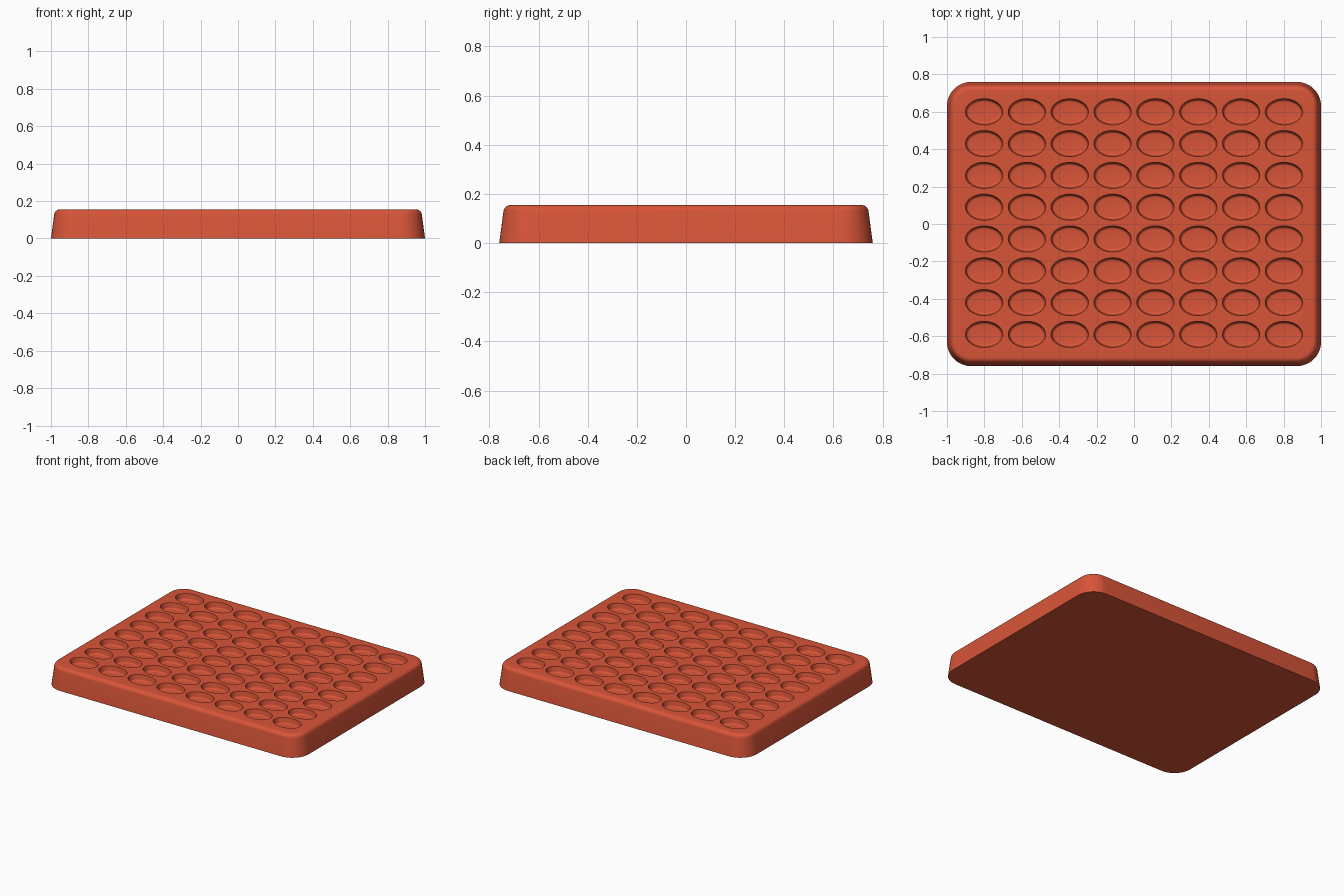
import bpy
import bmesh
from math import cos, sin, pi, radians

if "Cube" in bpy.data.objects:
    bpy.data.objects.remove(bpy.data.objects["Cube"], do_unlink=True)

HALF_X, HALF_Y, HEIGHT, CORNER = 1.0, 0.76, 0.155, 0.13
ROWS = COLUMNS = 8
PITCH_X, PITCH_Y = 0.229, 0.17
WELL_X, WELL_Y, DEPTH = 0.1, 0.07, 0.04

terracotta = bpy.data.materials.new("terracotta red")
terracotta.use_nodes = True
colour = (0.69, 0.09, 0.04, 1)
terracotta.diffuse_color = colour
terracotta.node_tree.nodes["Principled BSDF"].inputs["Base Color"].default_value = colour


def rounded_rectangle(inset, z, steps=12):
    """Outline of the tray, shrunk by inset."""
    radius = CORNER - inset
    points = []
    for corner, (sx, sy) in enumerate([(1, 1), (-1, 1), (-1, -1), (1, -1)]):
        for i in range(steps + 1):
            a = (corner + i / steps) * pi / 2
            points.append((sx * (HALF_X - CORNER) + radius * cos(a),
                           sy * (HALF_Y - CORNER) + radius * sin(a), z))
    return points


def ellipse(cx, cy, inset, z, steps=48):
    return [(cx + (WELL_X - inset) * cos(2 * pi * i / steps),
             cy + (WELL_Y - inset) * sin(2 * pi * i / steps), z) for i in range(steps)]


def loft(bm, outlines):
    """Closed solid through matching outlines, listed from bottom to top."""
    rings = [[bm.verts.new(p) for p in outline] for outline in outlines]
    for low, high in zip(rings, rings[1:]):
        for i in range(len(low)):
            j = (i + 1) % len(low)
            bm.faces.new((low[i], low[j], high[j], high[i]))
    bm.faces.new(rings[0][::-1])
    bm.faces.new(rings[-1])


def make_object(name, bm):
    mesh = bpy.data.meshes.new(name)
    bm.to_mesh(mesh)
    bm.free()
    mesh.materials.append(terracotta)
    obj = bpy.data.objects.new(name, mesh)
    bpy.context.collection.objects.link(obj)
    return obj


# Tapered tray body with a rounded top edge
FILLET, TAPER = 0.03, 0.017
body = bmesh.new()
outlines = [rounded_rectangle(0, 0)]
for i in range(9):
    a = radians(8) + (pi / 2 - radians(8)) * i / 8
    outlines.append(rounded_rectangle(TAPER + FILLET * (1 - cos(a)),
                                      HEIGHT - FILLET * (1 - sin(a))))
loft(body, outlines)
tray = make_object("tray", body)

# Oval wells: steep walls and a softly rounded floor
wells = bmesh.new()
SOFT = 0.012
for row in range(ROWS):
    for column in range(COLUMNS):
        cx = (column - (COLUMNS - 1) / 2) * PITCH_X
        cy = (row - (ROWS - 1) / 2) * PITCH_Y + 0.005
        floor = HEIGHT - DEPTH
        rings = []
        for i in range(6):
            a = pi / 2 * i / 5
            rings.append(ellipse(cx, cy, 0.006 + SOFT * (1 - sin(a)),
                                 floor + SOFT * (1 - cos(a))))
        rings.append(ellipse(cx, cy, 0, HEIGHT))
        rings.append(ellipse(cx, cy, 0, HEIGHT + 0.05))
        loft(wells, rings)
cutter = make_object("well_cutter", wells)
cutter.hide_render = True

# Cut the wells, then smooth the rounded surfaces
cut = tray.modifiers.new("wells", "BOOLEAN")
cut.operation = "DIFFERENCE"
cut.solver = "EXACT"
cut.object = cutter
bpy.ops.object.select_all(action="DESELECT")
tray.select_set(True)
bpy.context.view_layer.objects.active = tray
bpy.ops.object.modifier_apply(modifier=cut.name)
bpy.data.objects.remove(cutter, do_unlink=True)
bpy.ops.object.shade_smooth_by_angle(angle=radians(35))
